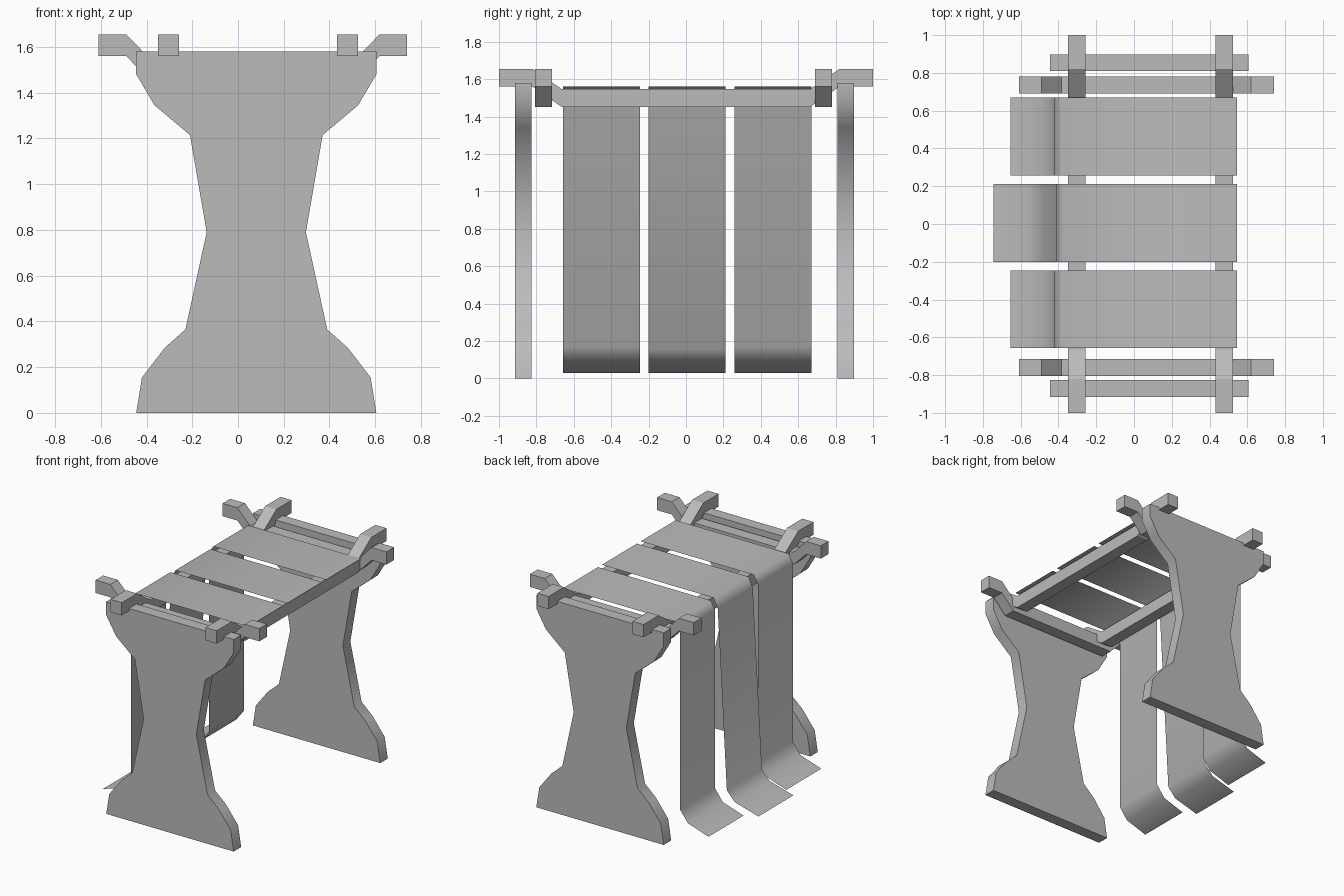
import bpy, bmesh, math
from mathutils import Vector

cube = bpy.data.objects.get("Cube")
if cube:
    bpy.data.objects.remove(cube, do_unlink=True)

grey = bpy.data.materials.new("plain_grey")
grey.use_nodes = True
colour = (0.5, 0.5, 0.5, 1)
grey.diffuse_color = colour
grey.node_tree.nodes["Principled BSDF"].inputs["Base Color"].default_value = colour


def finish(name, bm, smooth=None):
    """Turn a bmesh into a named, coloured object."""
    bmesh.ops.recalc_face_normals(bm, faces=bm.faces)
    mesh = bpy.data.meshes.new(name)
    bm.to_mesh(mesh)
    bm.free()
    mesh.materials.append(grey)
    obj = bpy.data.objects.new(name, mesh)
    bpy.context.collection.objects.link(obj)
    if smooth:
        bpy.ops.object.select_all(action='DESELECT')
        obj.select_set(True)
        bpy.context.view_layer.objects.active = obj
        bpy.ops.object.shade_smooth_by_angle(angle=math.radians(smooth))
    return obj


def extrude_outline(name, points, depth, smooth=None):
    """Fill an outline of 3D points and give it depth along a vector."""
    bm = bmesh.new()
    face = bm.faces.new([bm.verts.new(p) for p in points])
    result = bmesh.ops.extrude_face_region(bm, geom=[face])
    moved = [v for v in result["geom"] if isinstance(v, bmesh.types.BMVert)]
    bmesh.ops.translate(bm, verts=moved, vec=Vector(depth))
    return finish(name, bm, smooth)


# Waisted end panels
middle_x = 0.08
half = [(0.525, 0), (0.5, 0.155), (0.4, 0.285), (0.31, 0.365), (0.217, 0.79),
        (0.29, 1.215), (0.445, 1.345), (0.525, 1.48), (0.525, 1.58)]
outline = half + [(-x, z) for x, z in reversed(half)]
for name, y in (("front_panel", -0.915), ("back_panel", 0.81)):
    extrude_outline(name, [(middle_x + x, y, z) for x, z in outline],
                    (0, 0.088, 0), smooth=50)


# Dipped bars: raised ends, short slopes and a lower middle
def bar_profile(length):
    end, flat, dip = length / 2, length * 0.41, length * 0.332
    top = [(-end, 1.655), (-flat, 1.655), (-dip, 1.547)]
    top += [(-u, z) for u, z in reversed(top)]
    return top + [(u, z - 0.095) for u, z in reversed(top)]


for name, x in (("right_rail", -0.35), ("left_rail", 0.432)):
    extrude_outline(name, [(x, u, z) for u, z in bar_profile(2)], (0.092, 0, 0))
for name, y in (("front_crossbar", -0.806), ("back_crossbar", 0.69)):
    extrude_outline(name, [(0.065 + u, y, z) for u, z in bar_profile(1.35)],
                    (0, 0.09, 0))

# Draped cloth strips, hanging down one side and flaring at the foot
outer = [(0.545, 1.56), (-0.385, 1.56), (-0.42, 1.5),
         (-0.42, 0.17), (-0.485, 0.085), (-0.655, 0.03)]
centre = [(0.545, 1.56), (-0.375, 1.56), (-0.41, 1.49),
          (-0.485, 0.155), (-0.55, 0.085), (-0.745, 0.03)]
for name, y, path in (("front_strip", -0.657, outer),
                      ("centre_strip", -0.2, centre),
                      ("back_strip", 0.258, outer)):
    bm = bmesh.new()
    verts = [bm.verts.new((x, y, z)) for x, z in path]
    edges = [bm.edges.new(pair) for pair in zip(verts, verts[1:])]
    swept = bmesh.ops.extrude_edge_only(bm, edges=edges)
    moved = [v for v in swept["geom"] if isinstance(v, bmesh.types.BMVert)]
    bmesh.ops.translate(bm, verts=moved, vec=(0, 0.412, 0))
    finish(name, bm, smooth=70)
